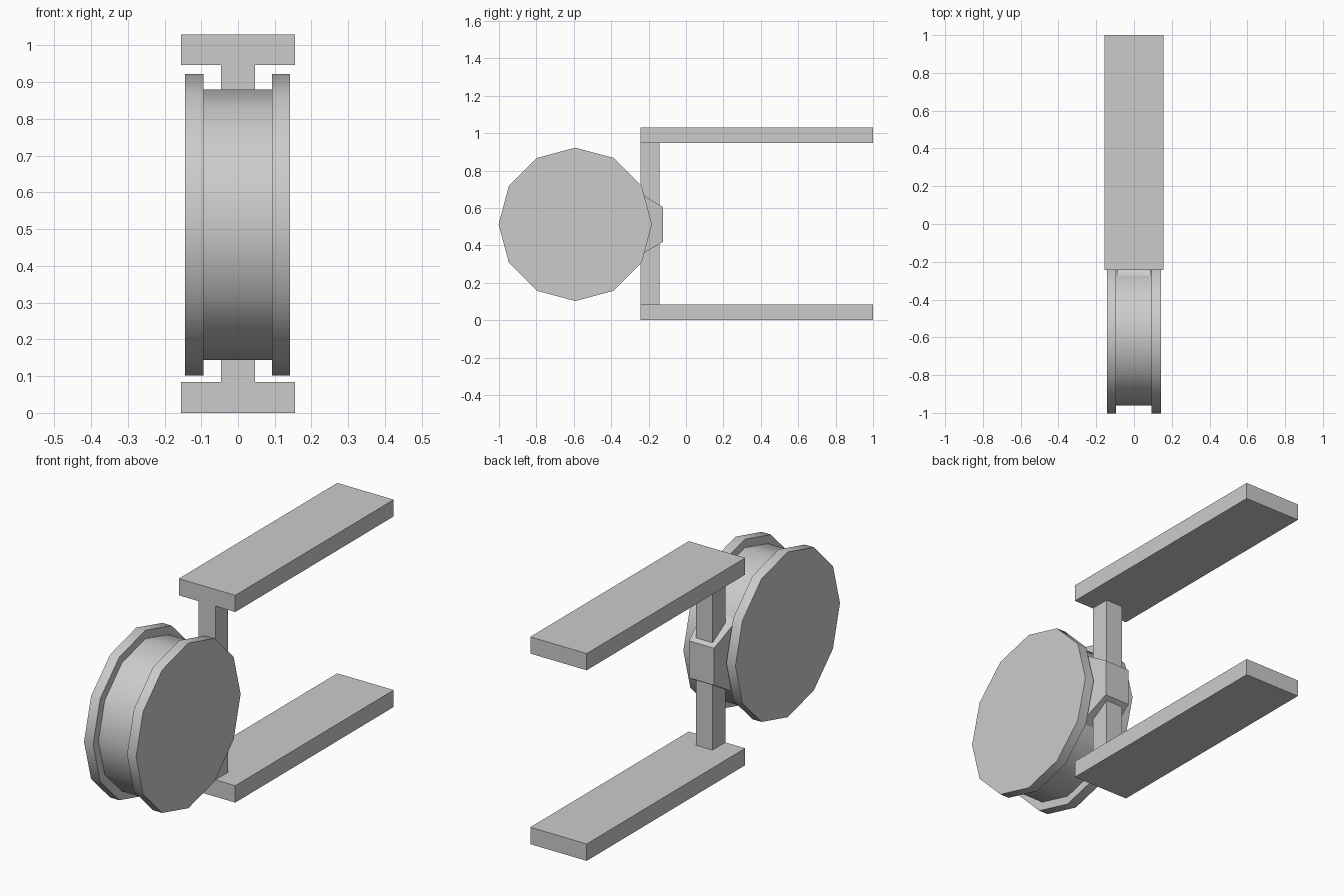
import bpy, bmesh, math

if "Cube" in bpy.data.objects:
    bpy.data.objects.remove(bpy.data.objects["Cube"])

WHEEL_Y, WHEEL_Z = -0.592, 0.512
SIDES = 12


def make_object(name, verts, faces, smooth=False):
    mesh = bpy.data.meshes.new(name)
    mesh.from_pydata(verts, [], faces)
    bm = bmesh.new()
    bm.from_mesh(mesh)
    bmesh.ops.recalc_face_normals(bm, faces=bm.faces)
    bm.to_mesh(mesh)
    bm.free()
    obj = bpy.data.objects.new(name, mesh)
    bpy.context.collection.objects.link(obj)
    if smooth:
        bpy.ops.object.select_all(action='DESELECT')
        obj.select_set(True)
        bpy.context.view_layer.objects.active = obj
        bpy.ops.object.shade_smooth_by_angle(angle=math.radians(35))
    return obj


def tapered_block(name, front, back):
    """Block along y; each end is (y, half width, z low, z high)."""
    verts = [(sx * w, y, z) for y, w, lo, hi in (front, back)
             for sx, z in ((-1, lo), (1, lo), (1, hi), (-1, hi))]
    faces = [(0, 1, 2, 3), (4, 5, 6, 7)]
    faces += [(i, (i + 1) % 4, (i + 1) % 4 + 4, i + 4) for i in range(4)]
    return make_object(name, verts, faces)


# Upper and lower fork plates
for name, low, high in (("lower_plate", 0.0, 0.084), ("upper_plate", 0.946, 1.029)):
    tapered_block(name, (-0.243, 0.155, low, high), (1.0, 0.155, low, high))

# Upright post joining the plates
tapered_block("post", (-0.243, 0.046, 0.084, 0.946), (-0.143, 0.046, 0.084, 0.946))

# Flanged wheel: 12-sided lathe of an (x, radius) profile
profile = [(-0.144, 0.41), (-0.094, 0.41), (-0.094, 0.368),
           (0.092, 0.368), (0.092, 0.41), (0.142, 0.41)]
verts = []
for x, r in profile:
    for k in range(SIDES):
        a = math.tau * k / SIDES
        verts.append((x, WHEEL_Y + r * math.cos(a), WHEEL_Z + r * math.sin(a)))
faces = [tuple(range(SIDES)), tuple(range(5 * SIDES, 6 * SIDES))]
for ring in range(len(profile) - 1):
    for k in range(SIDES):
        a, b = ring * SIDES + k, ring * SIDES + (k + 1) % SIDES
        faces.append((a, b, b + SIDES, a + SIDES))
make_object("wheel", verts, faces, smooth=True)

# Tapered bracket from the wheel core to behind the post
tapered_block("bracket", (-0.274, 0.092, 0.328, 0.696), (-0.122, 0.069, 0.42, 0.604))
